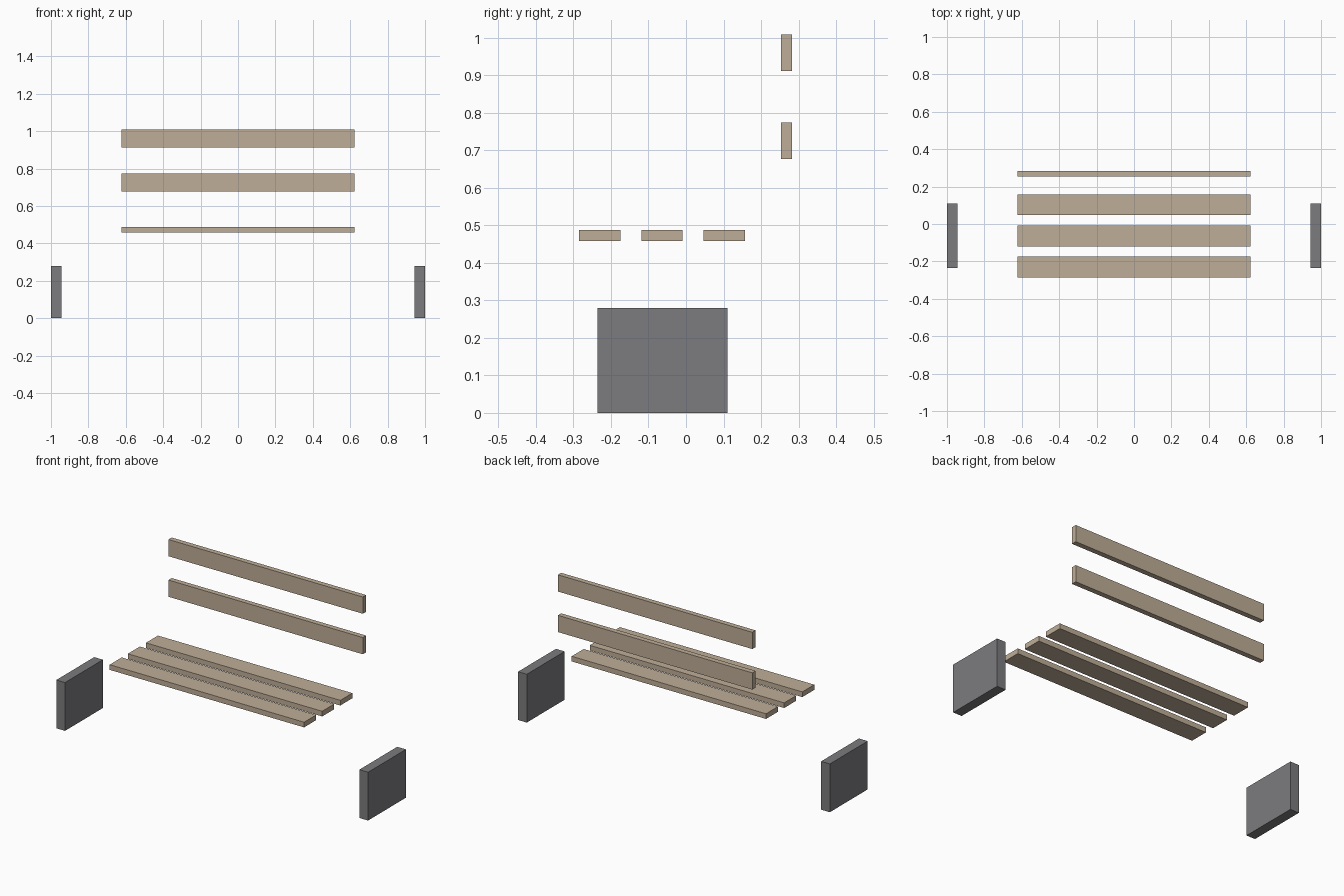
import bpy

if "Cube" in bpy.data.objects:
    bpy.data.objects.remove(bpy.data.objects["Cube"])


def material(name, colour):
    m = bpy.data.materials.new(name)
    m.diffuse_color = (*colour, 1)
    m.use_nodes = True
    m.node_tree.nodes["Principled BSDF"].inputs["Base Color"].default_value = m.diffuse_color
    return m


wood = material("wood", (0.52, 0.42, 0.31))
dark = material("dark_metal", (0.2, 0.2, 0.21))


def box(name, centre, size, mat):
    bpy.ops.mesh.primitive_cube_add(size=1, location=centre)
    ob = bpy.context.object
    ob.name = name
    ob.scale = size
    bpy.ops.object.transform_apply(location=False, rotation=False, scale=True)
    ob.data.materials.append(mat)
    return ob


LENGTH = 1.247   # slat length
WIDE = 0.11      # seat slat width
THICK = 0.03     # slat thickness

# Three flat seat slats
for i in range(3):
    box(f"seat_slat_{i + 1}", (0, -0.23 + i * 0.166, 0.473),
        (LENGTH, WIDE, THICK), wood)

# Two upright backrest slats
for i in range(2):
    box(f"back_slat_{i + 1}", (0, 0.268, 0.725 + i * 0.235),
        (LENGTH, THICK, 0.097), wood)

# End blocks, mirrored left and right
for side, name in ((-1, "left"), (1, "right")):
    box(f"{name}_end_block", (side * 0.972, -0.063, 0.14),
        (0.056, 0.347, 0.28), dark)
